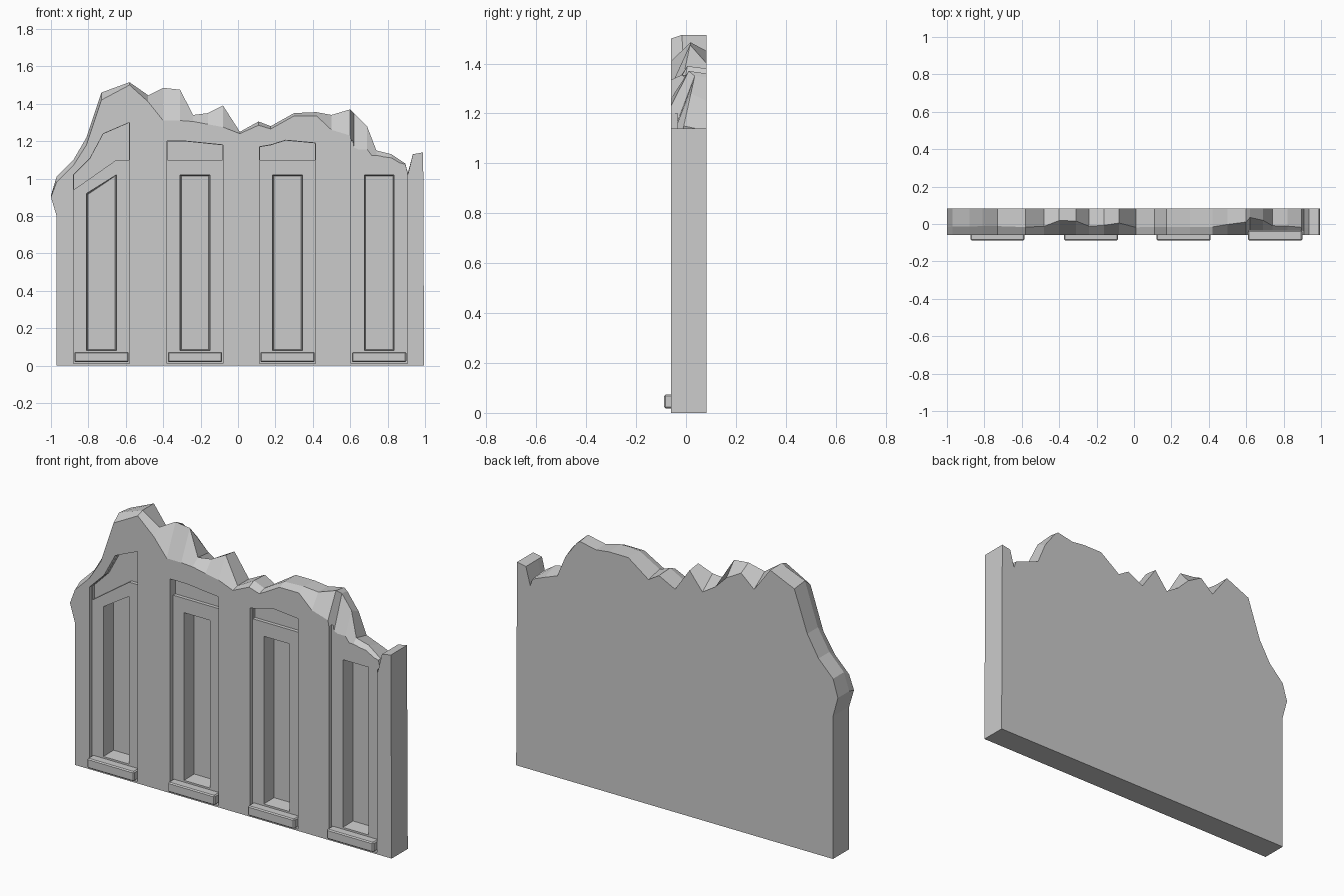
import bpy, bmesh

if "Cube" in bpy.data.objects:
    bpy.data.objects.remove(bpy.data.objects["Cube"])

FRONT, BACK = -0.06, 0.083


def loft(name, loops):
    """Closed solid from matching rings of 3D points."""
    bm = bmesh.new()
    rings = [[bm.verts.new(p) for p in ring] for ring in loops]
    n = len(rings[0])
    for a, b in zip(rings, rings[1:]):
        for i in range(n):
            j = (i + 1) % n
            bm.faces.new((a[i], a[j], b[j], b[i]))
    bm.faces.new(rings[0])
    bm.faces.new(rings[-1])
    bmesh.ops.recalc_face_normals(bm, faces=bm.faces)
    me = bpy.data.meshes.new(name)
    bm.to_mesh(me)
    bm.free()
    ob = bpy.data.objects.new(name, me)
    bpy.context.collection.objects.link(ob)
    return ob


def prism(name, pts, y0, y1, taper=0.0):
    """Extrude an x-z outline along y, shrinking the far end by taper."""
    xs, zs = [p[0] for p in pts], [p[1] for p in pts]
    cx, cz = (min(xs) + max(xs)) / 2, (min(zs) + max(zs)) / 2
    sx = 1 - 2 * taper / (max(xs) - min(xs))
    sz = 1 - 2 * taper / (max(zs) - min(zs))
    far = [(cx + (x - cx) * sx, y1, cz + (z - cz) * sz) for x, z in pts]
    return loft(name, [[(x, y0, z) for x, z in pts], far])


def apply_mod(ob, mod):
    bpy.context.view_layer.objects.active = ob
    bpy.ops.object.modifier_apply(modifier=mod.name)


def cut(ob, cutter):
    m = ob.modifiers.new("cut", 'BOOLEAN')
    m.operation, m.solver, m.object = 'DIFFERENCE', 'EXACT', cutter
    apply_mod(ob, m)
    bpy.data.objects.remove(cutter)


# Broken wall outline: x, front edge z, ridge z, back edge z
outline = [
    (-0.97, 0, 0, 0), (-0.97, 0.80, 0.80, 0.80), (-1.0, 0.90, 0.91, 0.91),
    (-0.97, 0.98, 1.01, 1.01), (-0.88, 1.07, 1.10, 1.10),
    (-0.81, 1.18, 1.22, 1.22), (-0.73, 1.42, 1.46, 1.45),
    (-0.58, 1.50, 1.515, 1.515), (-0.48, 1.41, 1.445, 1.38),
    (-0.40, 1.31, 1.485, 1.45), (-0.31, 1.31, 1.475, 1.40),
    (-0.24, 1.305, 1.34, 1.33), (-0.16, 1.29, 1.35, 1.28),
    (-0.08, 1.275, 1.39, 1.38), (0.01, 1.24, 1.25, 1.25),
    (0.11, 1.285, 1.305, 1.30), (0.175, 1.265, 1.28, 1.26),
    (0.30, 1.335, 1.35, 1.35), (0.42, 1.335, 1.355, 1.35),
    (0.50, 1.26, 1.34, 1.34), (0.60, 1.23, 1.37, 1.36),
    (0.62, 1.10, 1.35, 1.345), (0.69, 1.10, 1.28, 1.25),
    (0.74, 1.10, 1.15, 1.13), (0.82, 1.09, 1.13, 1.10),
    (0.895, 1.07, 1.08, 1.07), (0.908, 1.02, 1.03, 1.03),
    (0.935, 1.13, 1.13, 1.13), (0.99, 1.14, 1.14, 1.14), (0.995, 0, 0, 0)]
wall = loft("ruined_wall", [
    [(x, FRONT, f) for x, f, m, b in outline],
    [(x, -0.02 + 0.22 * (m - f), m) for x, f, m, b in outline],
    [(x, BACK, b) for x, f, m, b in outline]])

# Windows: left x, recess top line, frame top line, opening top (left z, right z)
W = 0.30
windows = [
    (-0.88, [(0, 1.02), (.09, 1.11), (.16, 1.24), (W, 1.30)],
     [(0, .94), (.23, 1.1), (W, 1.1)], (.92, 1.02)),
    (-0.38, [(0, 1.20), (.10, 1.20), (W, 1.18)], [(0, 1.1), (W, 1.1)], (1.02, 1.02)),
    (0.115, [(0, 1.17), (.06, 1.18), (.14, 1.205), (W, 1.19)],
     [(0, 1.1), (W, 1.1)], (1.02, 1.02)),
    (0.605, [(0, 1.20), (W, 1.20)], None, (1.02, 1.02))]

for i, (x0, top, frame, (zl, zr)) in enumerate(windows, 1):
    shift = [(x0 + x, z) for x, z in top]
    # Shallow recess leaving the flat frame
    cut(wall, prism("recess", [(x0 + W, 0.01), (x0, 0.01)] + shift, -0.12, -0.035))
    # Deeper panel above the frame
    if frame:
        e = 0.002
        low = [(x0 + min(max(x, e), W - e), z) for x, z in reversed(frame)]
        up = [(x0 + min(max(x, e), W - e), z - e) for x, z in top]
        cut(wall, prism("upper_panel", low + up, -0.12, -0.015))
    # Blind window opening
    a, b = x0 + 0.07, x0 + 0.23
    cut(wall, prism("opening", [(b, .08), (a, .08), (a, zl), (b, zr)],
                    -0.036, 0.045, 0.007))
    # Projecting sill
    sill = prism(f"window_sill_{i}",
                 [(x0 + .005, .018), (x0 + W - .005, .018),
                  (x0 + W - .005, .073), (x0 + .005, .073)], -0.088, -0.034)
    bev = sill.modifiers.new("bevel", 'BEVEL')
    bev.width, bev.segments = 0.006, 1
    apply_mod(sill, bev)
